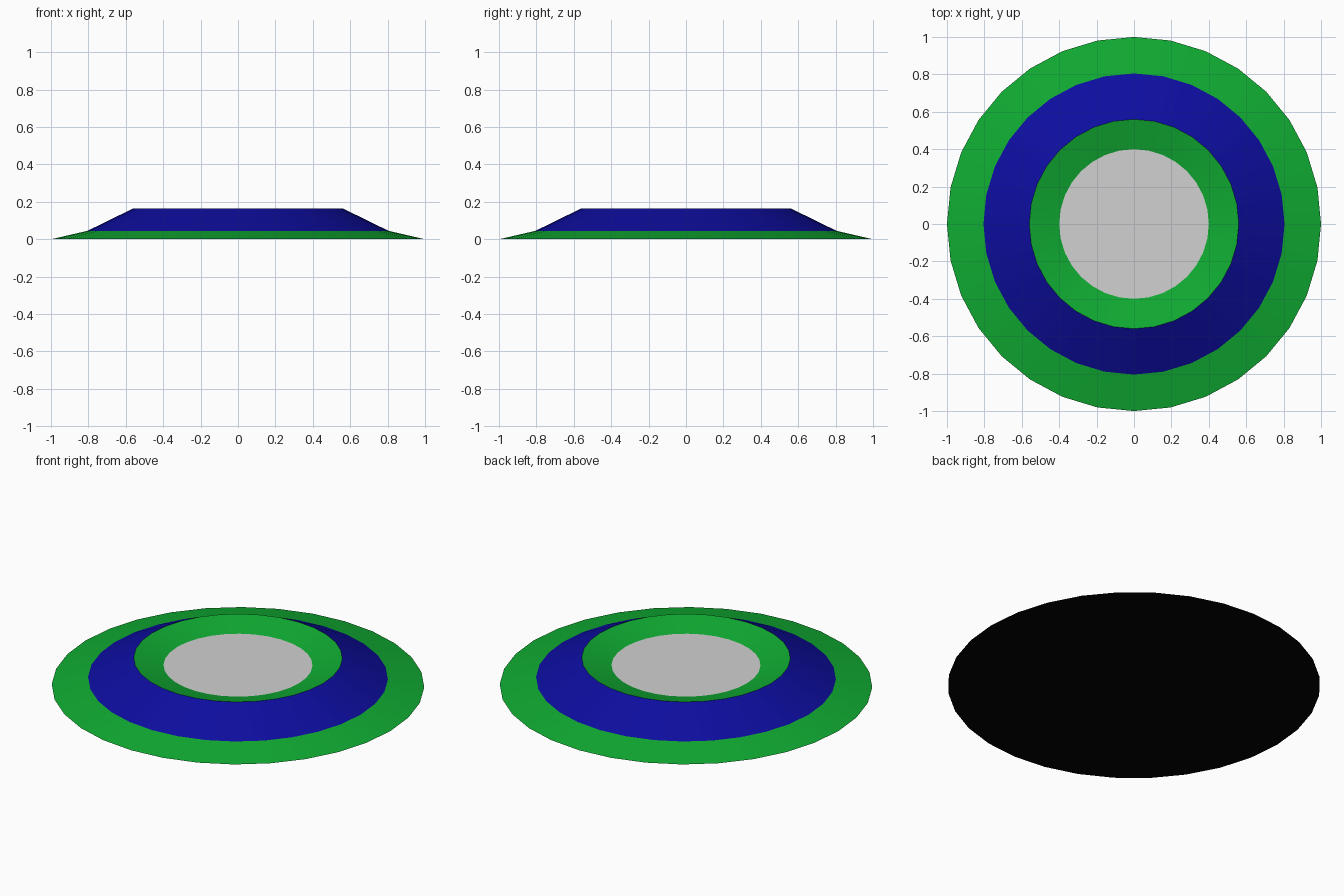
import bpy, bmesh, math

if "Cube" in bpy.data.objects:
    bpy.data.objects.remove(bpy.data.objects["Cube"])

SIDES = 32


def material(name, rgb):
    m = bpy.data.materials.new(name)
    m.diffuse_color = (*rgb, 1)
    m.use_nodes = True
    m.node_tree.nodes["Principled BSDF"].inputs["Base Color"].default_value = m.diffuse_color
    return m


green = material("green", (0.005, 0.41, 0.032))
blue = material("blue", (0.004, 0.004, 0.35))
grey = material("light grey", (0.64, 0.64, 0.64))
black = material("black", (0.001, 0.001, 0.001))

# Radius and height of each ring, from the outer edge inward
profile = [(1.0, 0.0), (0.805, 0.045), (0.56, 0.165), (0.40, 0.122)]

bm = bmesh.new()
rings = [[bm.verts.new((r * math.cos(2 * math.pi * i / SIDES),
                        r * math.sin(2 * math.pi * i / SIDES), z))
          for i in range(SIDES)] for r, z in profile]

# Sloping bands: green brim, blue shoulder, green inner lip
for (lower, upper), slot in zip(zip(rings, rings[1:]), (0, 1, 0)):
    for i in range(SIDES):
        j = (i + 1) % SIDES
        bm.faces.new((lower[i], lower[j], upper[j], upper[i])).material_index = slot

# Sunken grey centre and black underside
bm.faces.new(rings[-1]).material_index = 2
bm.faces.new(rings[0][::-1]).material_index = 3

mesh = bpy.data.meshes.new("dished_disc")
bm.to_mesh(mesh)
bm.free()
for m in (green, blue, grey, black):
    mesh.materials.append(m)
disc = bpy.data.objects.new("dished_disc", mesh)
bpy.context.collection.objects.link(disc)

# Smooth the bands around the circle, keep the ridges sharp
bpy.context.view_layer.objects.active = disc
disc.select_set(True)
bpy.ops.object.shade_smooth_by_angle(angle=math.radians(10))
